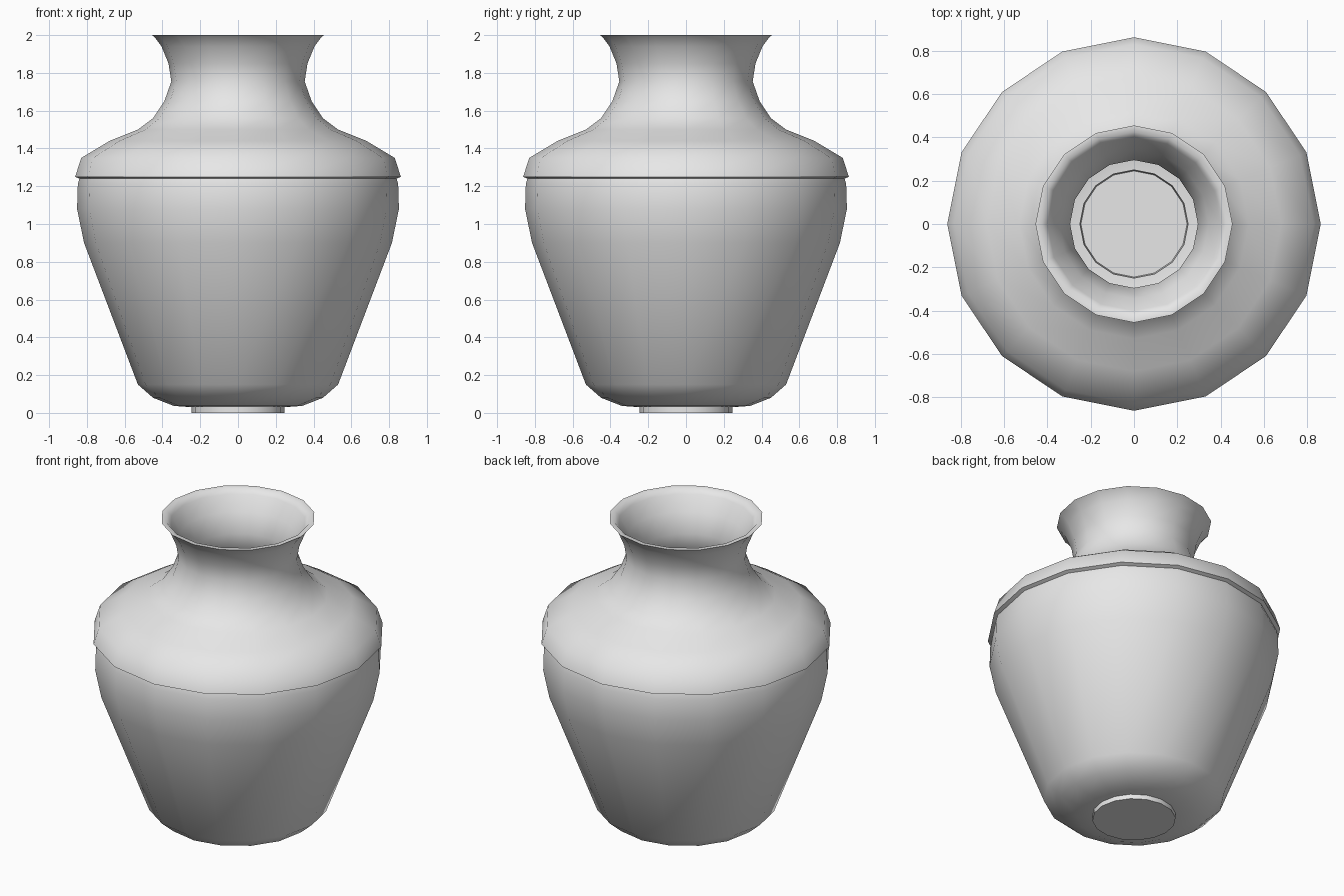
import bpy
import bmesh
from math import radians, tau
from mathutils import Vector

cube = bpy.data.objects.get("Cube")
if cube:
    bpy.data.objects.remove(cube, do_unlink=True)

SIDES = 16

# Grey clay material
clay = bpy.data.materials.new("grey_clay")
clay.use_nodes = True
clay.diffuse_color = (0.8, 0.8, 0.8, 1)
clay.node_tree.nodes["Principled BSDF"].inputs["Base Color"].default_value = (0.8, 0.8, 0.8, 1)


def lathe(name, profile, material):
    """Turn a (radius, height) profile around the z axis."""
    bm = bmesh.new()
    verts = [bm.verts.new((r, 0, z)) for r, z in profile]
    edges = [bm.edges.new(pair) for pair in zip(verts, verts[1:])]
    bmesh.ops.spin(bm, geom=verts + edges, cent=Vector(), axis=Vector((0, 0, 1)),
                   angle=tau, steps=SIDES, use_merge=False)
    bmesh.ops.remove_doubles(bm, verts=bm.verts[:], dist=0.0005)
    bmesh.ops.recalc_face_normals(bm, faces=bm.faces[:])
    mesh = bpy.data.meshes.new(name)
    bm.to_mesh(mesh)
    bm.free()
    mesh.materials.append(material)
    obj = bpy.data.objects.new(name, mesh)
    bpy.context.collection.objects.link(obj)
    return obj


# Outer wall, from the foot up to the rim
foot = [(0, 0), (0.245, 0), (0.245, 0.03)]
body = [(0.34, 0.037), (0.45, 0.08), (0.53, 0.15), (0.815, 0.9), (0.852, 1.08), (0.848, 1.21)]
collar = [(0.84, 1.24), (0.862, 1.25), (0.83, 1.35), (0.68, 1.44)]
neck = [(0.53, 1.5), (0.45, 1.56), (0.39, 1.65), (0.353, 1.755), (0.368, 1.85), (0.405, 1.94), (0.438, 1.985)]
rim = [(0.455, 2.0), (0.425, 2.0), (0.4, 1.97)]

# Inner wall, from the rim down to the floor
inside = [(0.345, 1.88), (0.295, 1.76), (0.32, 1.65), (0.39, 1.54), (0.5, 1.45), (0.65, 1.39),
          (0.77, 1.31), (0.79, 1.08), (0.755, 0.9), (0.48, 0.18), (0.42, 0.12), (0.33, 0.09),
          (0.25, 0.085), (0.245, 0.04), (0, 0.04)]

vase = lathe("vase", foot + body + collar + neck + rim + inside, clay)

# Smooth sides with crisp foot edges
bpy.ops.object.select_all(action="DESELECT")
vase.select_set(True)
bpy.context.view_layer.objects.active = vase
bpy.ops.object.shade_smooth_by_angle(angle=radians(70))
